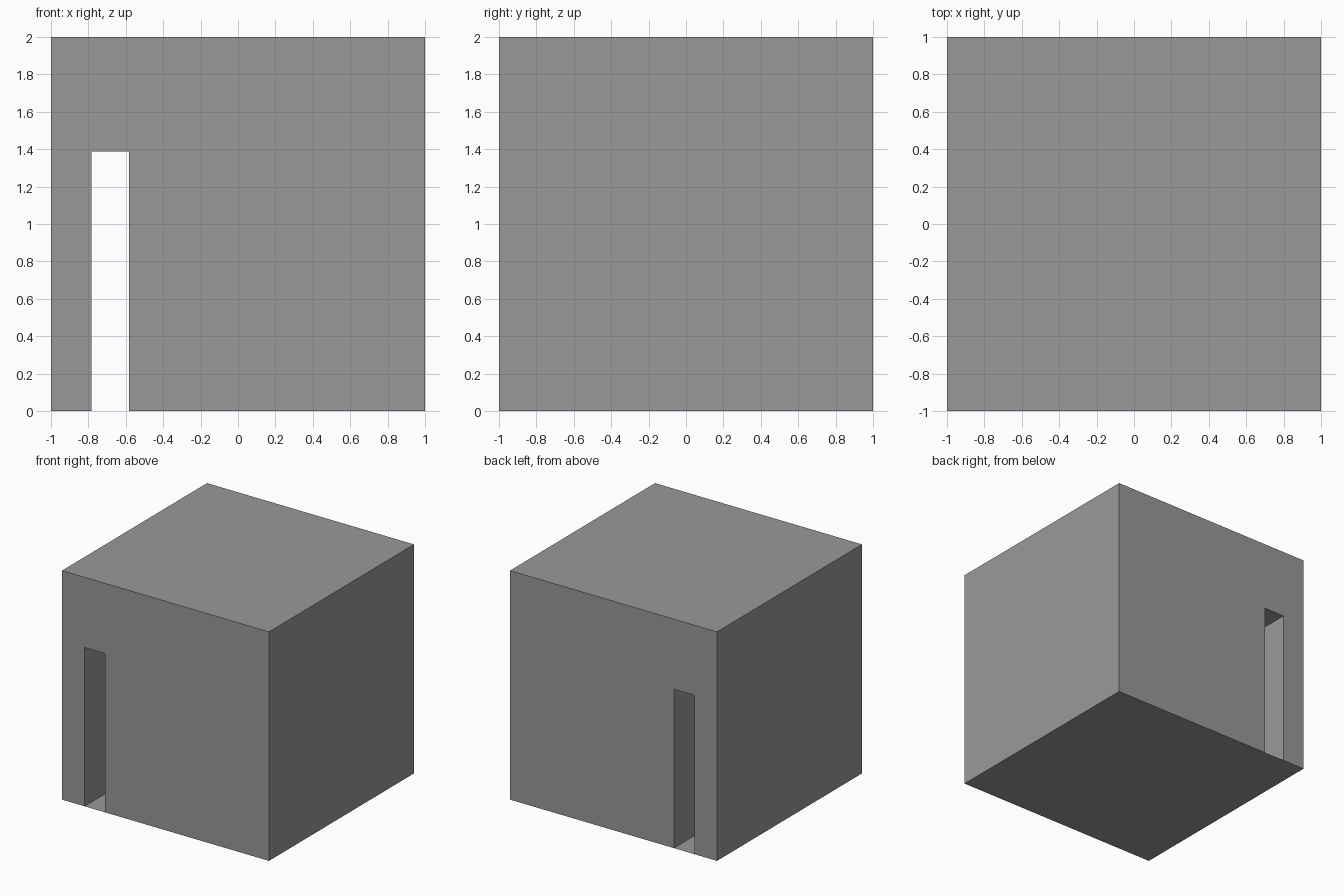
import bpy, bmesh

if "Cube" in bpy.data.objects:
    bpy.data.objects.remove(bpy.data.objects["Cube"])

LEFT, RIGHT, TOP = -0.783, -0.583, 1.387   # doorway opening

# Front outline of the block with a door-shaped notch, extruded front to back
profile = [(-1, 0), (LEFT, 0), (LEFT, TOP), (RIGHT, TOP),
           (RIGHT, 0), (1, 0), (1, 2), (-1, 2)]
bm = bmesh.new()
front = [bm.verts.new((x, -1, z)) for x, z in profile]
bm.faces.new(front)
back = [bm.verts.new((x, 1, z)) for x, z in profile]
bm.faces.new(back[::-1])
n = len(profile)
for i in range(n):
    j = (i + 1) % n
    bm.faces.new((front[j], front[i], back[i], back[j]))
bmesh.ops.recalc_face_normals(bm, faces=bm.faces)

# Thin floor sheet closing the bottom of the passage
bm.faces.new((front[1], back[1], back[4], front[4]))

mesh = bpy.data.meshes.new("block_with_passage")
bm.to_mesh(mesh)
bm.free()
block = bpy.data.objects.new("block_with_passage", mesh)
bpy.context.collection.objects.link(block)

# Dark grey surface
grey = bpy.data.materials.new("dark_grey")
grey.diffuse_color = (0.32, 0.32, 0.32, 1)
grey.use_nodes = True
grey.node_tree.nodes["Principled BSDF"].inputs["Base Color"].default_value = grey.diffuse_color
mesh.materials.append(grey)
